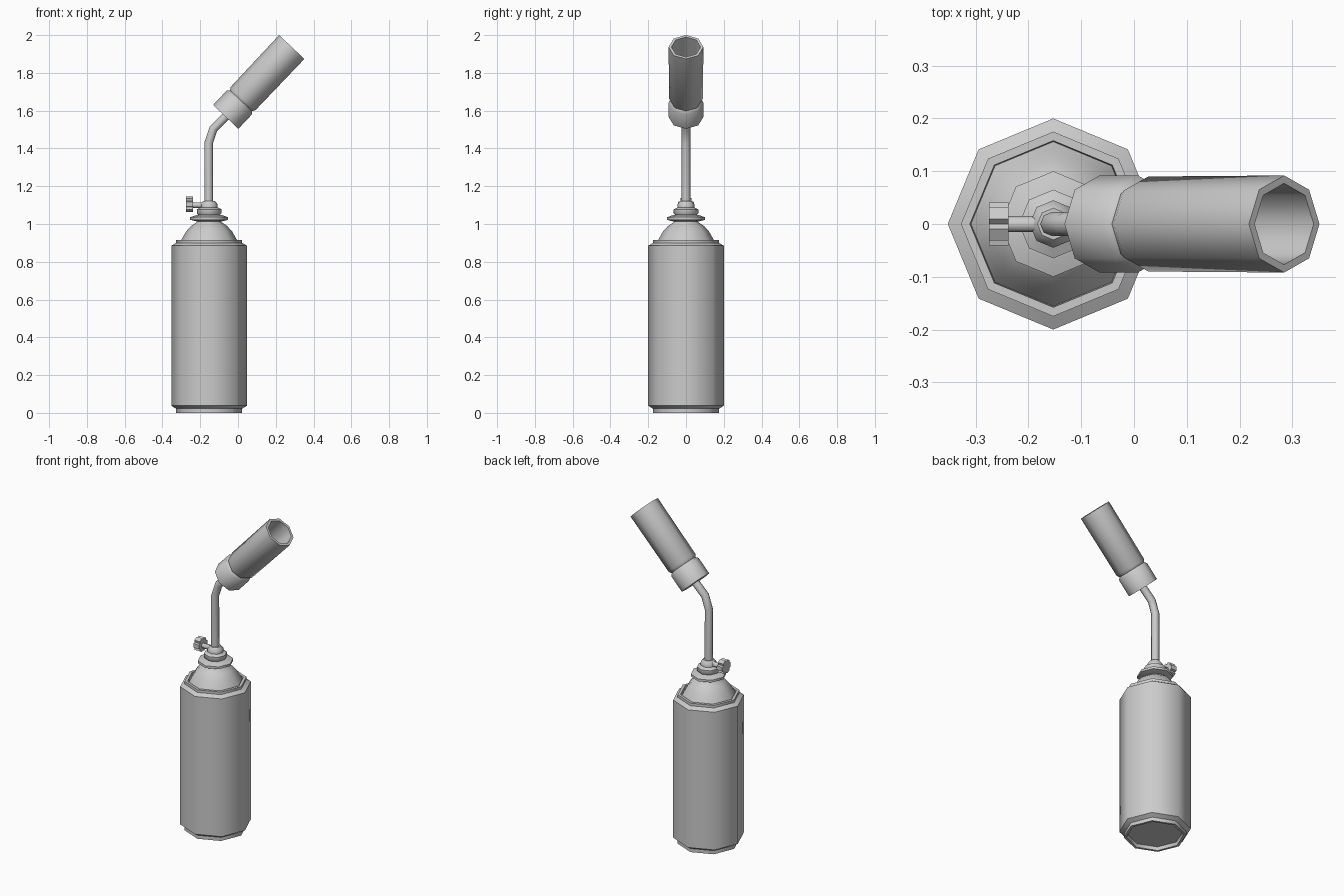
import bpy
import bmesh
import math
from mathutils import Vector, Matrix

cube = bpy.data.objects.get("Cube")
if cube:
    bpy.data.objects.remove(cube)

GREY = (0.6, 0.6, 0.6, 1)
metal = bpy.data.materials.new("plain grey metal")
metal.use_nodes = True
metal.diffuse_color = GREY
metal.node_tree.nodes["Principled BSDF"].inputs["Base Color"].default_value = GREY

AXIS_X = -0.153  # vertical axis of the canister


def finish(name, bm, angle=50):
    bmesh.ops.recalc_face_normals(bm, faces=bm.faces)
    mesh = bpy.data.meshes.new(name)
    bm.to_mesh(mesh)
    bm.free()
    obj = bpy.data.objects.new(name, mesh)
    bpy.context.collection.objects.link(obj)
    mesh.materials.append(metal)
    bpy.ops.object.select_all(action="DESELECT")
    obj.select_set(True)
    bpy.context.view_layer.objects.active = obj
    bpy.ops.object.shade_smooth_by_angle(angle=math.radians(angle))
    return obj


def skin(bm, rings):
    """Bridge matching vertex rings and cap both ends."""
    n = len(rings[0])
    for a, b in zip(rings, rings[1:]):
        for i in range(n):
            j = (i + 1) % n
            bm.faces.new((a[i], a[j], b[j], b[i]))
    bm.faces.new(rings[0])
    bm.faces.new(rings[-1])


def lathe(name, profile, origin, direction=(0, 0, 1), sides=8):
    """Turn (radius, distance) pairs around an axis lying in the xz plane."""
    d = Vector(direction).normalized()
    v = Vector((0, 1, 0))
    u = v.cross(d)
    bm = bmesh.new()
    rings = []
    for r, t in profile:
        ring = []
        for i in range(sides):
            a = math.tau * i / sides
            ring.append(bm.verts.new(Vector(origin) + d * t + (u * math.cos(a) + v * math.sin(a)) * r))
        rings.append(ring)
    skin(bm, rings)
    return finish(name, bm)


base = (AXIS_X, 0, 0)

# Canister with recessed bottom and raised top rim
lathe("canister", [(0.155, 0.02), (0.16, 0), (0.175, 0), (0.175, 0.022), (0.2, 0.038),
                   (0.2, 0.885), (0.175, 0.9), (0.175, 0.916), (0.158, 0.916), (0.156, 0.9)], base)

# Domed shoulder
lathe("shoulder", [(0.156, 0.9), (0.142, 0.925), (0.122, 0.96), (0.095, 0.99), (0.065, 1.01),
                   (0.06, 1.02)], base)

# Stepped valve
lathe("valve_flange", [(0.06, 1.012), (0.1, 1.022), (0.1, 1.036), (0.072, 1.046), (0.05, 1.05)], base)
lathe("valve_body", [(0.05, 1.04), (0.065, 1.055), (0.065, 1.078), (0.045, 1.088), (0.045, 1.105),
                     (0.03, 1.122), (0.02, 1.122)], base)

# Bent gas pipe
path = [Vector((x, 0, z)) for x, z in
        [(-0.155, 1.1), (-0.155, 1.43), (-0.13, 1.505), (-0.05, 1.583)]]
bm = bmesh.new()
rings = []
for k, p in enumerate(path):
    tangent = (path[min(k + 1, 3)] - path[max(k - 1, 0)]).normalized()
    if k == 1:
        tangent = Vector((0.16, 0, 0.98))
    side = Vector((0, 1, 0))
    up = side.cross(tangent)
    rings.append([bm.verts.new(p + (up * math.cos(a) + side * math.sin(a)) * 0.023)
                  for a in (math.tau * i / 8 for i in range(8))])
skin(bm, rings)
finish("gas_pipe", bm)

# Burner collar, groove and hollow flame tube
lathe("burner_tube", [(0.092, 0), (0.092, 0.105), (0.08, 0.118), (0.09, 0.134), (0.092, 0.509),
                      (0.077, 0.509), (0.077, 0.15)], (-0.065, 0, 1.567), (0.687, 0, 0.727))

# Valve stem
lathe("knob_stem", [(0.022, 0), (0.022, 0.025), (0.015, 0.032), (0.015, 0.1)],
      (AXIS_X, 0, 1.1), (-1, 0, 0))

# Lobed knob
bm = bmesh.new()
rings = []
for x in (-0.275, -0.238):
    ring = []
    for lobe in range(6):
        for offset, r in ((-17, 0.043), (17, 0.043), (30, 0.032)):
            a = math.radians(lobe * 60 + offset)
            ring.append(bm.verts.new((x, r * math.cos(a), 1.105 + r * math.sin(a))))
    rings.append(ring)
skin(bm, rings)
finish("knob", bm, 30)
